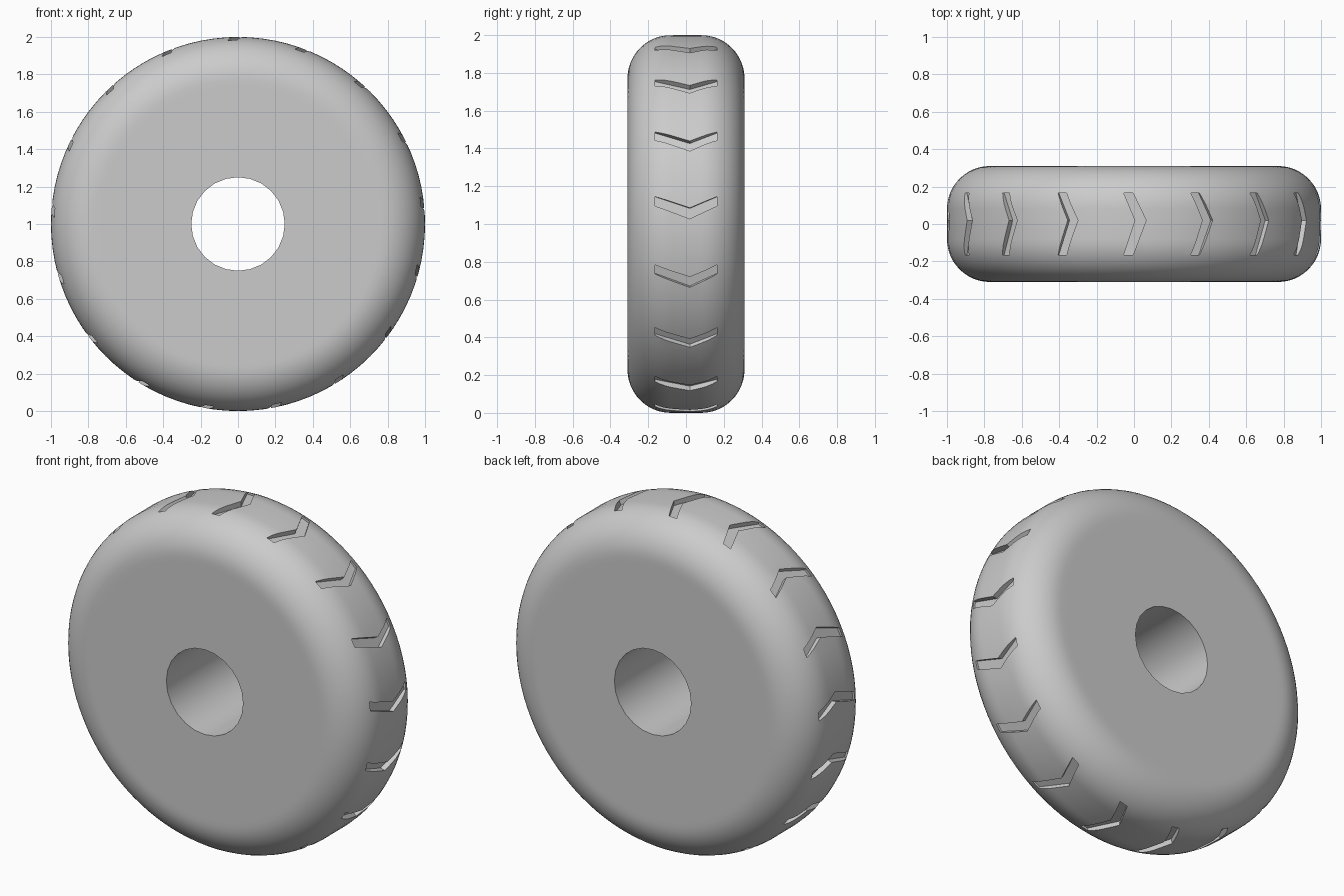
import bpy, bmesh
from math import sin, cos, pi, radians
from mathutils import Matrix, Vector

cube = bpy.data.objects.get("Cube")
if cube:
    bpy.data.objects.remove(cube, do_unlink=True)

RADIUS, HALF_WIDTH, FILLET, HOLE = 1.0, 0.31, 0.23, 0.25
GROOVES, FLOOR = 17, 0.97
SEGMENTS, STEPS = 96, 12
AXLE = Matrix.Translation((0, 0, RADIUS))

rubber = bpy.data.materials.new("grey rubber")
rubber.use_nodes = True
grey = (0.6, 0.6, 0.6, 1)
rubber.diffuse_color = grey
rubber.node_tree.nodes["Principled BSDF"].inputs["Base Color"].default_value = grey


def make_object(name, bm):
    bmesh.ops.recalc_face_normals(bm, faces=bm.faces)
    mesh = bpy.data.meshes.new(name)
    bm.to_mesh(mesh)
    bm.free()
    obj = bpy.data.objects.new(name, mesh)
    mesh.materials.append(rubber)
    bpy.context.collection.objects.link(obj)
    return obj


# Tyre body: rounded section lathed round the axle, with flat side walls
half = [(RADIUS - FILLET - 0.03, HALF_WIDTH)]
for i in range(STEPS + 1):
    a = pi / 2 * i / STEPS
    half.append((RADIUS - FILLET + FILLET * sin(a), HALF_WIDTH - FILLET + FILLET * cos(a)))
profile = half + [(r, -y) for r, y in reversed(half)]

bm = bmesh.new()
rings = []
for r, y in profile:
    rings.append([bm.verts.new((r * cos(2 * pi * k / SEGMENTS), y,
                                RADIUS + r * sin(2 * pi * k / SEGMENTS)))
                  for k in range(SEGMENTS)])
for a, b in zip(rings, rings[1:]):
    for k in range(SEGMENTS):
        n = (k + 1) % SEGMENTS
        bm.faces.new((a[k], a[n], b[n], b[k]))
bm.faces.new(rings[0])
bm.faces.new(rings[-1])
tyre = make_object("tyre", bm)

# Axle hole cutter
bm = bmesh.new()
bmesh.ops.create_cone(bm, cap_ends=True, segments=24, radius1=HOLE, radius2=HOLE, depth=1,
                      matrix=AXLE @ Matrix.Rotation(pi / 2, 4, 'X'))
hole_cutter = make_object("hole_cutter", bm)

# Chevron tread cutters, each drawn flat over the top and turned round the axle
chevron = [(-0.055, -0.165), (-0.005, -0.165), (0.065, 0.02),
           (-0.005, 0.165), (-0.055, 0.165), (0.007, 0.02)]
bm = bmesh.new()
for g in range(GROOVES):
    turn = AXLE @ Matrix.Rotation(2 * pi * g / GROOVES, 4, 'Y')
    low, high = [[bm.verts.new(turn @ Vector((x, y, z))) for x, y in chevron]
                 for z in (FLOOR, RADIUS + 0.05)]
    bm.faces.new(low)
    bm.faces.new(high)
    for k in range(len(chevron)):
        n = (k + 1) % len(chevron)
        bm.faces.new((low[k], low[n], high[n], high[k]))
tread_cutter = make_object("tread_cutter", bm)

# Cut the hole and the tread, then discard the cutters
bpy.ops.object.select_all(action='DESELECT')
bpy.context.view_layer.objects.active = tyre
tyre.select_set(True)
for cutter in (hole_cutter, tread_cutter):
    cutter.hide_render = True
    mod = tyre.modifiers.new(cutter.name, 'BOOLEAN')
    mod.operation, mod.solver, mod.object = 'DIFFERENCE', 'EXACT', cutter
    bpy.ops.object.modifier_apply(modifier=mod.name)
    bpy.data.objects.remove(cutter, do_unlink=True)
bpy.ops.object.shade_smooth_by_angle(angle=radians(30))
